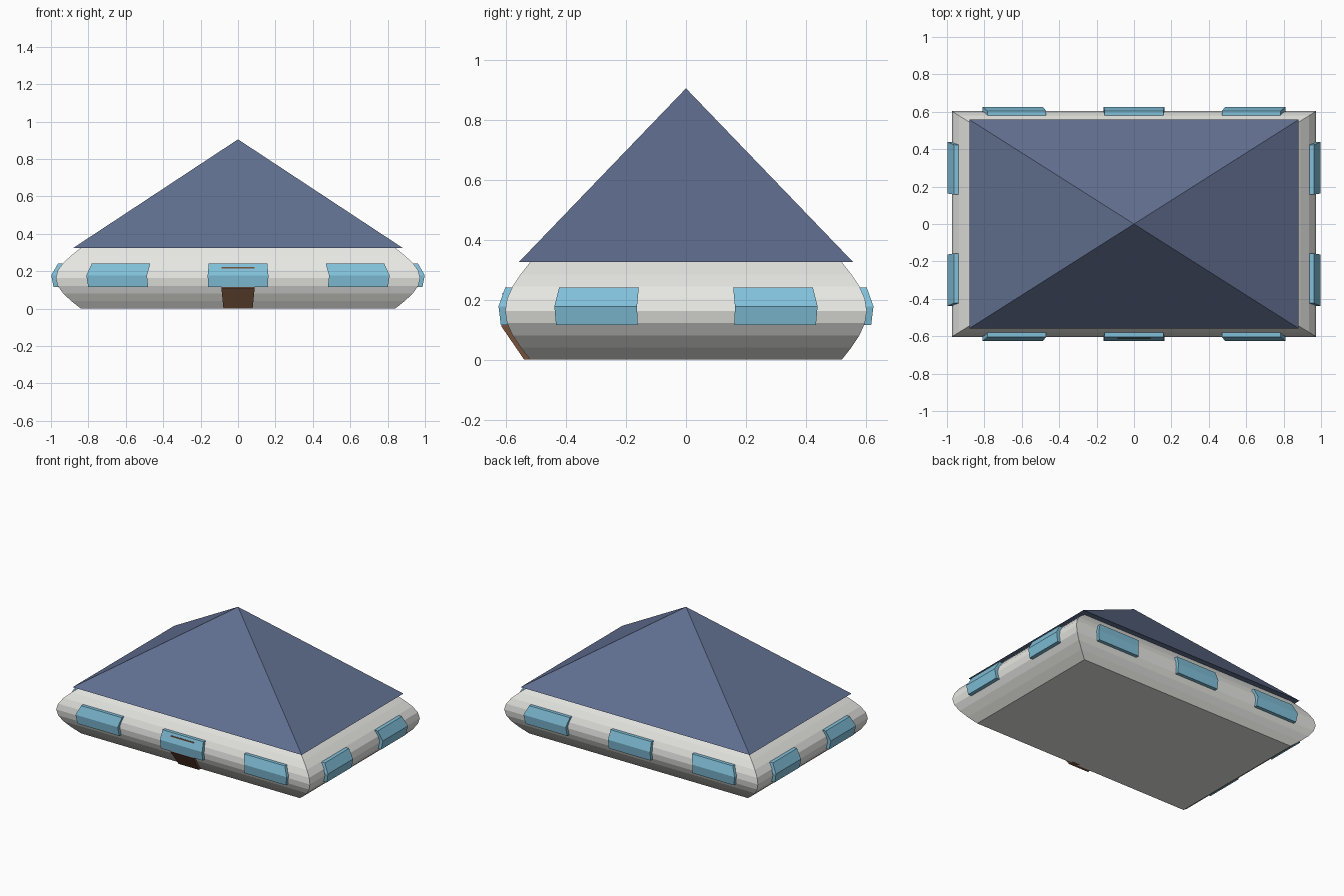
import bpy, bmesh
from math import sin, pi

if "Cube" in bpy.data.objects:
    bpy.data.objects.remove(bpy.data.objects["Cube"])

WALL_H, HX, HY, BULGE = 0.325, 0.84, 0.52, 0.16


def material(name, rgb):
    m = bpy.data.materials.new(name)
    m.diffuse_color = (*rgb, 1)
    m.use_nodes = True
    m.node_tree.nodes["Principled BSDF"].inputs["Base Color"].default_value = m.diffuse_color
    return m


WHITE = material("plaster", (0.80, 0.80, 0.77))
BLUE = material("slate_blue", (0.12, 0.16, 0.28))
GLASS = material("glass", (0.22, 0.53, 0.70))
BROWN = material("brown_wood", (0.20, 0.09, 0.05))


def finish(bm, name, mat):
    bmesh.ops.recalc_face_normals(bm, faces=bm.faces)
    me = bpy.data.meshes.new(name)
    bm.to_mesh(me)
    bm.free()
    me.materials.append(mat)
    ob = bpy.data.objects.new(name, me)
    bpy.context.collection.objects.link(ob)
    return ob


def bulged_box(name, mat, x, y, z, levels):
    """Box from (min, max) ranges, sliced in z and swollen outwards like the walls."""
    bm = bmesh.new()
    rings = []
    for i in range(levels + 1):
        h = z[0] + (z[1] - z[0]) * i / levels
        s = 1 + BULGE * sin(pi * h / WALL_H)
        rings.append([bm.verts.new((px * s, py * s, h)) for px, py in
                      ((x[0], y[0]), (x[1], y[0]), (x[1], y[1]), (x[0], y[1]))])
    for a, b in zip(rings, rings[1:]):
        for k in range(4):
            n = (k + 1) % 4
            bm.faces.new((a[k], a[n], b[n], b[k]))
    bm.faces.new(rings[0][::-1])
    bm.faces.new(rings[-1])
    return finish(bm, name, mat)


def around(c, half):
    return (c - half, c + half)


# Walls with a bulging profile
bulged_box("walls", WHITE, (-HX, HX), (-HY, HY), (0, WALL_H), 8)

# Pyramid roof overhanging the wall top
bm = bmesh.new()
base = [bm.verts.new((sx * 0.88, sy * 0.558, WALL_H))
        for sx, sy in ((-1, -1), (1, -1), (1, 1), (-1, 1))]
apex = bm.verts.new((0, 0, 0.905))
bm.faces.new(base[::-1])
for k in range(4):
    bm.faces.new((base[k], base[(k + 1) % 4], apex))
finish(bm, "roof", BLUE)

# Front and back windows, then side windows
WIN_Z = (0.116, 0.24)
for s, side in ((-1, "front"), (1, "back")):
    for i, cx in enumerate((-0.56, 0, 0.56)):
        bulged_box(f"{side}_window_{i + 1}", GLASS,
                   around(cx, 0.14), around(s * HY, 0.02), WIN_Z, 2)
for s, side in ((-1, "left"), (1, "right")):
    for i, cy in enumerate((-0.26, 0.26)):
        bulged_box(f"{side}_window_{i + 1}", GLASS,
                   around(s * HX, 0.022), around(cy, 0.119), WIN_Z, 2)

# Door under the middle front window
bulged_box("door", BROWN, (-0.078, 0.078), around(-HY, 0.02), (0, 0.222), 2)
